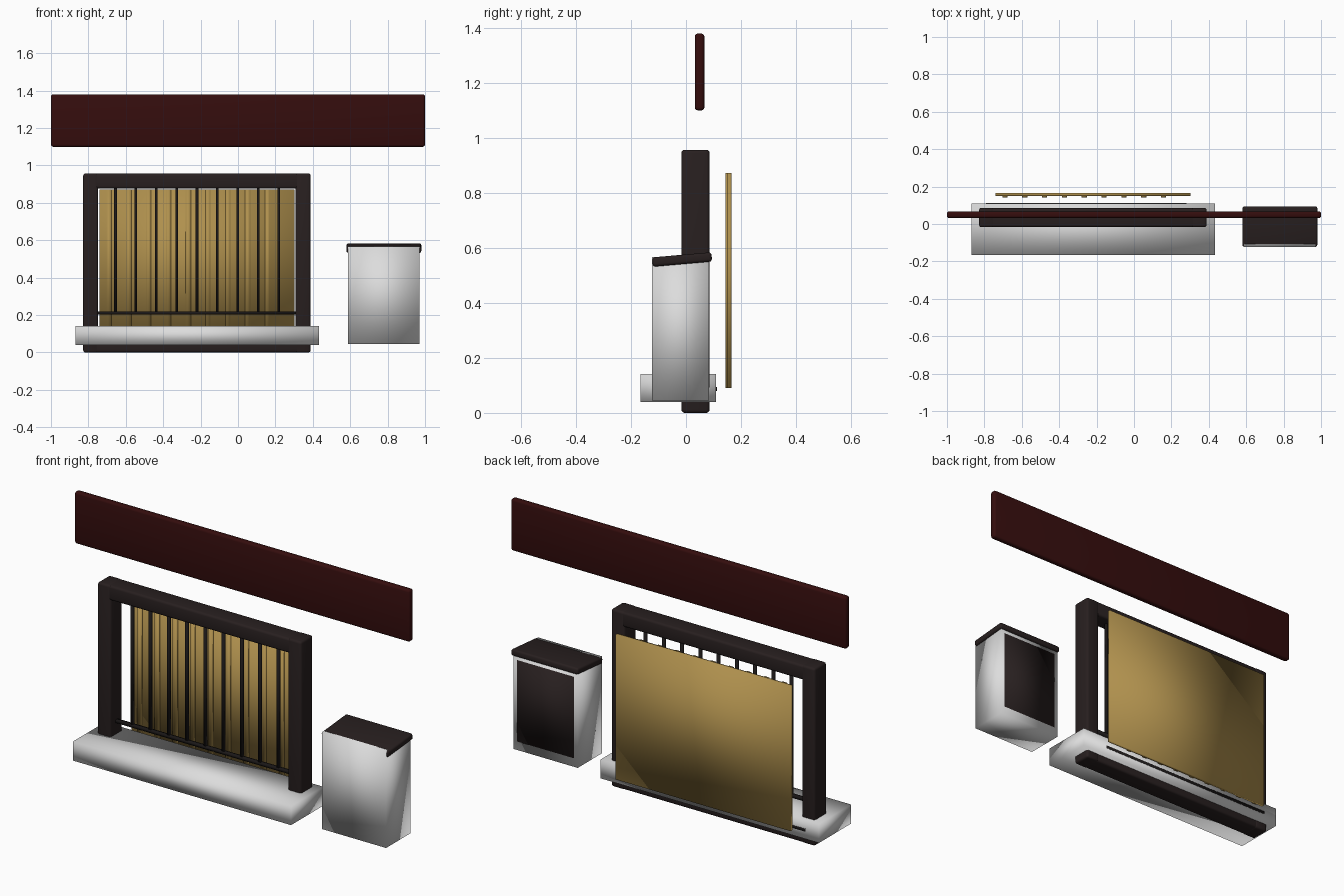
import bpy
import math

old = bpy.data.objects.get("Cube")
if old:
    bpy.data.objects.remove(old, do_unlink=True)


def material(name, rgb):
    m = bpy.data.materials.new(name)
    m.use_nodes = True
    m.diffuse_color = (*rgb, 1)
    m.node_tree.nodes["Principled BSDF"].inputs["Base Color"].default_value = (*rgb, 1)
    return m


RED = material("dark_red", (0.035, 0.004, 0.004))
WOOD = material("dark_brown", (0.021, 0.014, 0.014))
BLACK = material("black_metal", (0.011, 0.009, 0.009))
GOLD = material("golden_paper", (0.43, 0.28, 0.075))
STONE = material("pale_stone", (0.72, 0.72, 0.72))


def box(name, x, y, z, mat, bevel=0, tilt=0):
    """Smooth-shaded box from (low, high) ranges, with optional rounded edges."""
    spans = (x, y, z)
    bpy.ops.mesh.primitive_cube_add(size=1, location=[(a + b) / 2 for a, b in spans])
    ob = bpy.context.object
    ob.name = name
    ob.scale = [b - a for a, b in spans]
    bpy.ops.object.transform_apply(location=False, rotation=False, scale=True)
    ob.data.materials.append(mat)
    if bevel:
        mod = ob.modifiers.new("rounded_edges", 'BEVEL')
        mod.width = bevel
        mod.segments = 3
    bpy.ops.object.shade_smooth()
    ob.rotation_euler.x = tilt
    return ob


# Overhead board
box("overhead_board", (-1, 1), (0.032, 0.067), (1.1, 1.38), RED, 0.012)

# Window frame
LEFT, RIGHT, THICK = -0.828, 0.388, 0.08
DEPTH = (-0.017, 0.086)
for name, x in (("right_post", LEFT), ("left_post", RIGHT - THICK)):
    box(name, (x, x + THICK), DEPTH, (0, 0.957), WOOD, 0.012)
inner = (LEFT + 0.03, RIGHT - 0.03)
box("top_beam", inner, (-0.016, 0.085), (0.877, 0.956), WOOD, 0.012)
box("bottom_beam", inner, (-0.016, 0.085), (0.001, 0.08), WOOD, 0.012)

# Lattice bars and lower rail
for i in range(9):
    x = -0.655 + i * 0.109
    box(f"lattice_bar_{i + 1}", (x - 0.007, x + 0.007), (0.028, 0.042), (0.21, 0.9), BLACK)
box("lower_rail", (-0.77, 0.33), (0.026, 0.044), (0.203, 0.219), BLACK)

# Stone sill with a thin strip along its back
box("window_sill", (-0.87, 0.432), (-0.165, 0.11), (0.04, 0.142), STONE)
box("sill_back_strip", (-0.79, 0.28), (0.108, 0.112), (0.08, 0.095), BLACK)

# Screen behind the lattice, with shallow ribs facing forward
box("back_screen", (-0.74, 0.303), (0.15, 0.166), (0.09, 0.872), GOLD)
for i in range(9):
    x = -0.69 + i * 0.106
    box(f"screen_rib_{i + 1}", (x - 0.014, x + 0.014), (0.143, 0.152), (0.09, 0.872), GOLD)

# Bin with a sloping lid and a dark back panel
box("bin_body", (0.587, 0.97), (-0.124, 0.084), (0.045, 0.567), STONE)
box("bin_back_panel", (0.61, 0.947), (0.08, 0.086), (0.092, 0.53), WOOD)
box("bin_lid", (0.58, 0.98), (-0.122, 0.094), (0.541, 0.575), WOOD, 0.01, math.radians(5))
